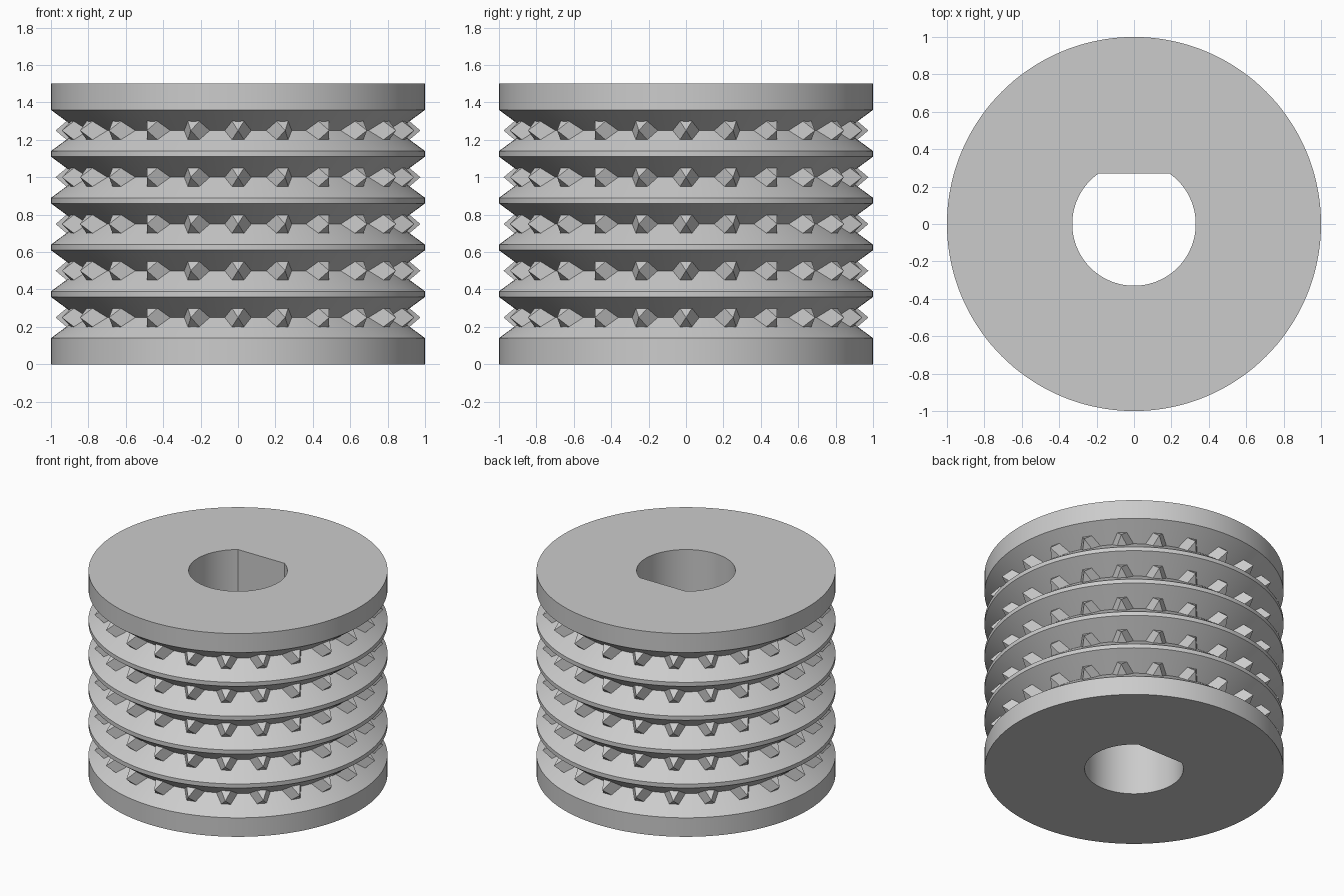
import bpy, bmesh
from math import sin, cos, pi, radians
from mathutils import Matrix

cube = bpy.data.objects.get("Cube")
if cube:
    bpy.data.objects.remove(cube)

HEIGHT, RIM_R, VALLEY_R, GROOVE_HALF = 1.5, 1.0, 0.85, 0.11
BORE_R = 0.33
FLAT_Y = BORE_R * sin(radians(55))
SEGMENTS, TEETH = 144, 24
GROOVES = [0.25 * i for i in range(1, 6)]

grey = bpy.data.materials.new("light grey")
grey.use_nodes = True
colour = (0.6, 0.6, 0.6, 1)
grey.diffuse_color = colour
grey.node_tree.nodes["Principled BSDF"].inputs["Base Color"].default_value = colour


def add_object(name, mesh):
    obj = bpy.data.objects.new(name, mesh)
    bpy.context.collection.objects.link(obj)
    return obj


def finish_mesh(name, bm):
    bmesh.ops.recalc_face_normals(bm, faces=bm.faces)
    mesh = bpy.data.meshes.new(name)
    bm.to_mesh(mesh)
    bm.free()
    mesh.materials.append(grey)
    return mesh


def bore_radius(a):
    # Round bore with one flat side towards +y
    return min(BORE_R, FLAT_Y / sin(a)) if sin(a) > 0 else BORE_R


# Grooved drum: closed profile swept round the axis, with a D-shaped bore
profile = [(RIM_R, 0)]
for z in GROOVES:
    profile += [(RIM_R, z - GROOVE_HALF), (VALLEY_R, z), (RIM_R, z + GROOVE_HALF)]
profile += [(RIM_R, HEIGHT), (None, HEIGHT), (None, 0)]

bm = bmesh.new()
rings = []
for r, z in profile:
    ring = []
    for i in range(SEGMENTS):
        a = 2 * pi * i / SEGMENTS
        radius = bore_radius(a) if r is None else r
        ring.append(bm.verts.new((radius * cos(a), radius * sin(a), z)))
    rings.append(ring)
for k, low in enumerate(rings):
    high = rings[(k + 1) % len(rings)]
    for i in range(SEGMENTS):
        j = (i + 1) % SEGMENTS
        bm.faces.new((low[i], low[j], high[j], high[i]))
drum = add_object("grooved_drum", finish_mesh("grooved_drum", bm))
bpy.ops.object.select_all(action='DESELECT')
drum.select_set(True)
bpy.context.view_layer.objects.active = drum
bpy.ops.object.shade_smooth_by_angle(angle=radians(30))

# Ring of wedge teeth, pointed outwards and seated in the groove
tooth = [(0.975, 0, 0), (0.8, 0, 0)]
for s in (-1, 1):
    tooth.append((0.845, s * 0.072, 0))
    tooth += [(0.915, s * 0.033, t * 0.051) for t in (-1, 1)]

bm = bmesh.new()
for i in range(TEETH):
    turn = Matrix.Rotation(2 * pi * i / TEETH, 3, 'Z')
    verts = [bm.verts.new(p) for p in tooth]
    bmesh.ops.convex_hull(bm, input=verts)
    bmesh.ops.rotate(bm, verts=verts, cent=(0, 0, 0), matrix=turn)
bmesh.ops.dissolve_limit(bm, angle_limit=radians(2), verts=bm.verts, edges=bm.edges)
teeth_mesh = finish_mesh("tooth_ring", bm)

for n, z in enumerate(GROOVES, 1):
    add_object(f"tooth_ring_{n}", teeth_mesh).location.z = z
